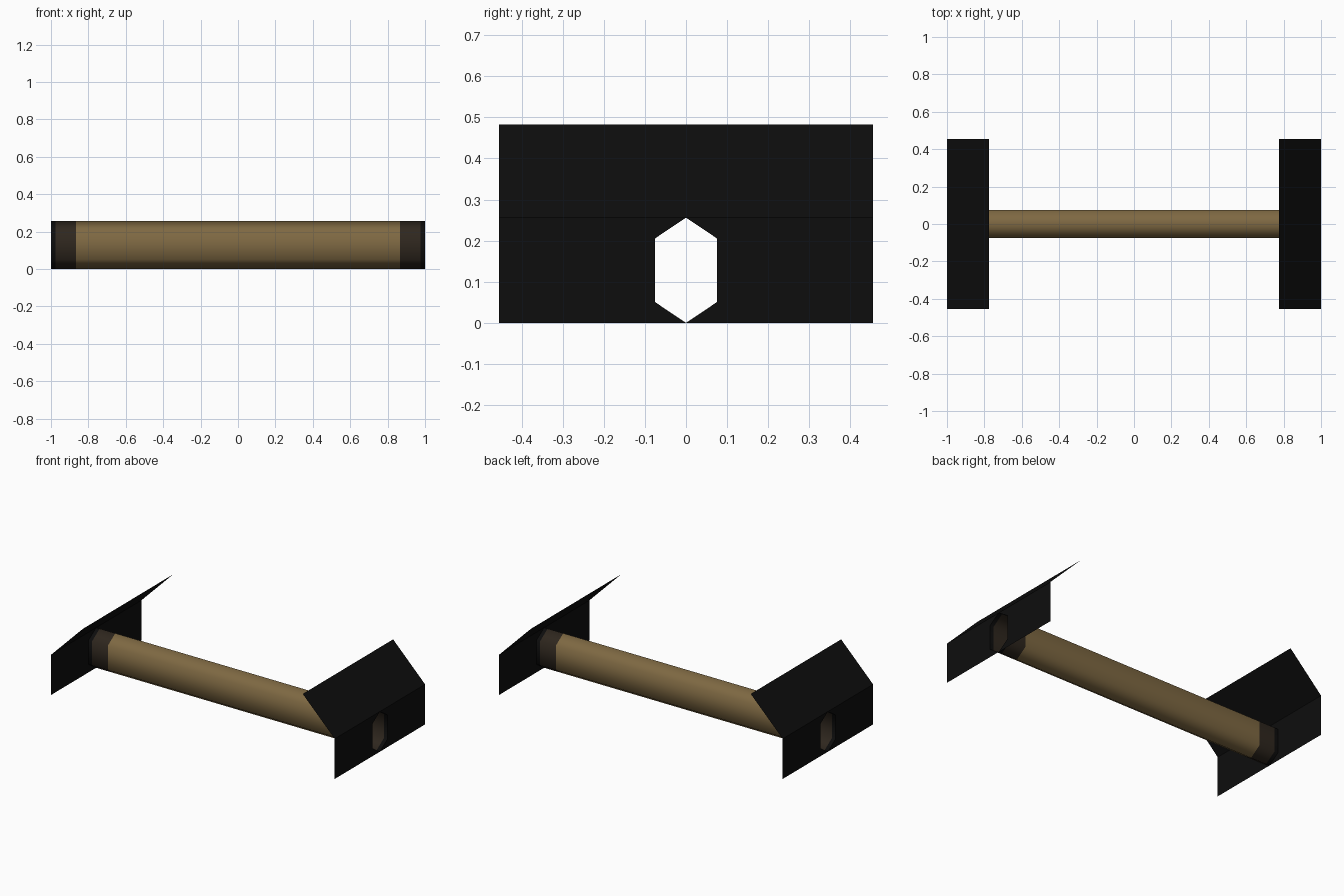
import bpy, bmesh

if "Cube" in bpy.data.objects:
    bpy.data.objects.remove(bpy.data.objects["Cube"])


def material(name, rgb):
    m = bpy.data.materials.new(name)
    m.diffuse_color = (*rgb, 1)
    m.use_nodes = True
    m.node_tree.nodes["Principled BSDF"].inputs["Base Color"].default_value = m.diffuse_color
    return m


brown = material("brown", (0.21, 0.14, 0.055))
dark_brown = material("dark brown", (0.028, 0.020, 0.013))
black = material("black", (0.004, 0.004, 0.004))

# Hexagonal cross-section (y, z), shared by the tube and the panel openings
HEX = [(0, 0), (0.076, 0.051), (0.076, 0.205), (0, 0.256), (-0.076, 0.205), (-0.076, 0.051)]
FOLD, TOP, HALF = 0.256, 0.482, 0.455


def finish(bm, name, mats):
    mesh = bpy.data.meshes.new(name)
    bm.to_mesh(mesh)
    bm.free()
    for m in mats:
        mesh.materials.append(m)
    obj = bpy.data.objects.new(name, mesh)
    bpy.context.collection.objects.link(obj)
    return obj


# Open hollow tube, with dark collars and black rims at both ends
bm = bmesh.new()
stations = [-1, -0.975, -0.865, 0.865, 0.975, 1]
band_mats = [2, 1, 0, 1, 2]
rings = [[bm.verts.new((x, y, z)) for y, z in HEX] for x in stations]
for a, b, mat in zip(rings, rings[1:], band_mats):
    for i in range(6):
        j = (i + 1) % 6
        f = bm.faces.new((a[i], a[j], b[j], b[i]))
        f.material_index = mat
        f.smooth = True
bmesh.ops.recalc_face_normals(bm, faces=bm.faces[:])
finish(bm, "tube", [brown, dark_brown, black])


# Thin end panel: upright lower half with a hexagonal opening, upper half leaning inward
def end_panel(name, side):
    bm = bmesh.new()
    for s in (1, -1):
        outline = [(0, 0), (HALF, 0), (HALF, FOLD), (0, FOLD), (0.076, 0.205), (0.076, 0.051)]
        bm.faces.new([bm.verts.new((side, s * y, z)) for y, z in outline])
        lean = [(1, 0, FOLD), (1, HALF, FOLD), (0.775, HALF, TOP), (0.775, 0, TOP)]
        bm.faces.new([bm.verts.new((side * x, s * y, z)) for x, y, z in lean])
    bmesh.ops.remove_doubles(bm, verts=bm.verts[:], dist=0.0001)
    # Face outwards
    bm.normal_update()
    for f in bm.faces:
        if f.normal.x * side < 0:
            f.normal_flip()
    finish(bm, name, [black])


end_panel("right_end_panel", 1)
end_panel("left_end_panel", -1)
